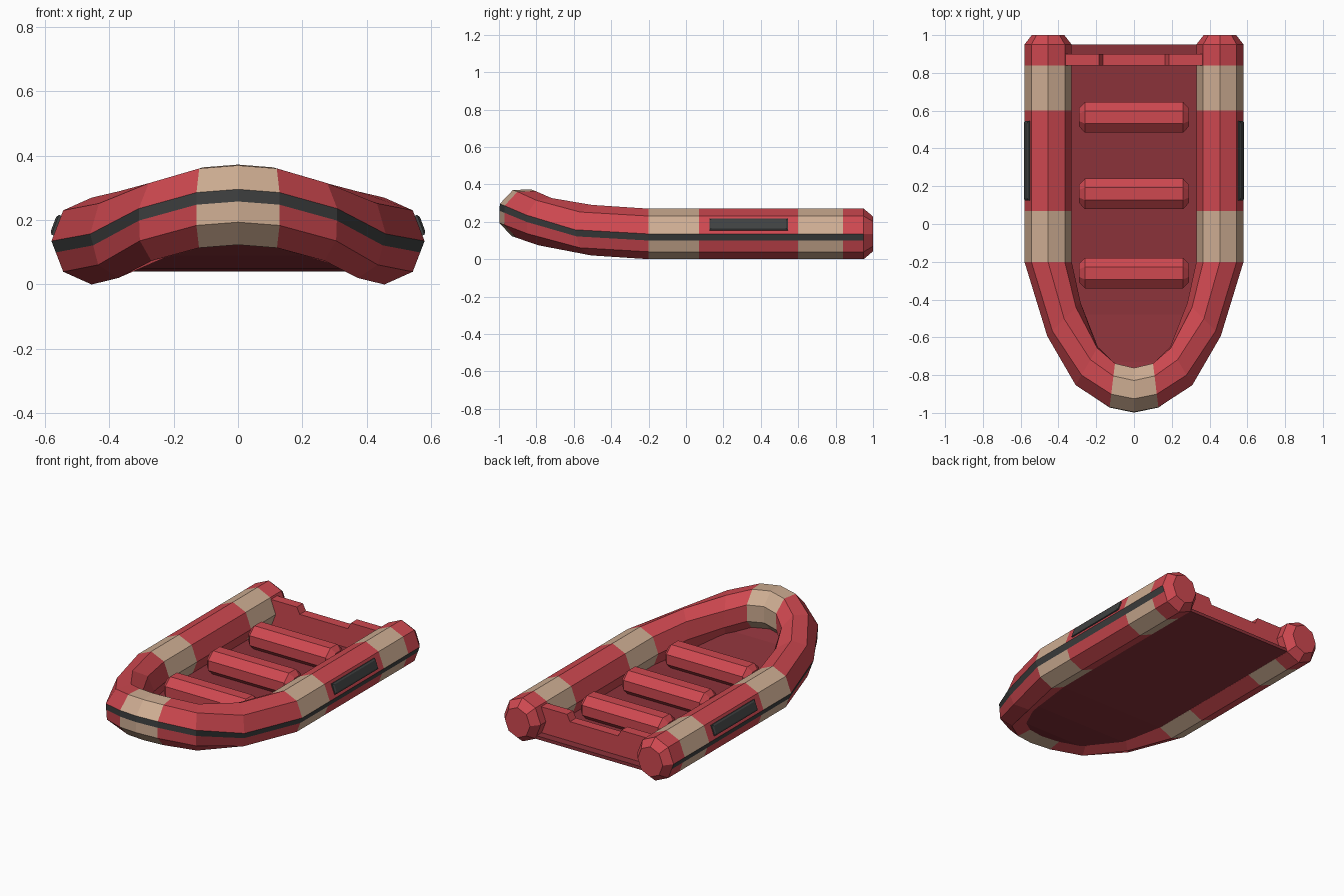
import bpy, bmesh, math
from mathutils import Vector, Matrix

if "Cube" in bpy.data.objects:
    bpy.data.objects.remove(bpy.data.objects["Cube"])


def material(name, rgb):
    m = bpy.data.materials.new(name)
    m.diffuse_color = (*rgb, 1)
    m.use_nodes = True
    m.node_tree.nodes["Principled BSDF"].inputs["Base Color"].default_value = m.diffuse_color
    return m


RED = material("red_rubber", (0.62, 0.065, 0.08))
FLOOR = material("dark_red_floor", (0.26, 0.032, 0.042))
BEIGE = material("beige_patch", (0.62, 0.42, 0.29))
DARK = material("dark_grey", (0.05, 0.053, 0.053))


def finish(bm, name, *mats):
    bmesh.ops.recalc_face_normals(bm, faces=bm.faces)
    me = bpy.data.meshes.new(name)
    bm.to_mesh(me)
    bm.free()
    for m in mats:
        me.materials.append(m)
    ob = bpy.data.objects.new(name, me)
    bpy.context.collection.objects.link(ob)
    return ob


def loft(bm, rings):
    """Skin a list of closed rings; returns faces per segment, ends capped."""
    vs = [[bm.verts.new(p) for p in r] for r in rings]
    n = len(rings[0])
    out = []
    for a, b in zip(vs, vs[1:]):
        out.append([bm.faces.new((a[i], a[(i + 1) % n], b[(i + 1) % n], b[i])) for i in range(n)])
    bm.faces.new(vs[0])
    bm.faces.new(vs[-1])
    return out


# Hull tube: octagon with one extra point that splits off the stripe
oct_pts = [(0.125 * math.cos(k * math.pi / 4), 0.135 * math.sin(k * math.pi / 4)) for k in range(8)]
p0, p7 = Vector(oct_pts[0]), Vector(oct_pts[7])
profile = [Vector(p) for p in oct_pts] + [p0.lerp(p7, 0.37)]

# Stations: centre x, y, z, outward heading, roll, scale
half = [(0.455, y, 0.135, 0, 0, s) for y, s in
        ((1.0, 0.69), (0.95, 1), (0.84, 1), (0.60, 1), (0.07, 1), (-0.2, 1))]
half += [(0.371, -0.505, 0.155, -45, 1, 1.0),
         (0.25, -0.752, 0.20, -60, 17, 0.98),
         (0.115, -0.855, 0.239, -83, 22, 1.0),
         (0.0, -0.88, 0.248, -90, 22.5, 1.0)]


def ring(st, side):
    x, y, z, head, roll, s = st
    h, r = math.radians(head), Matrix.Rotation(math.radians(roll), 2)
    pts = []
    for p in profile:
        u, v = r @ (p * s)
        pts.append((side * (x + math.cos(h) * u), y + math.sin(h) * u, z + v))
    return pts


bm = bmesh.new()
segs = loft(bm, [ring(s, 1) for s in half] + [ring(s, -1) for s in half[-2::-1]])
last = len(segs) - 1
for i, faces in enumerate(segs):
    k = min(i, last - i)
    for f in faces:
        f.material_index = 1 if k in (2, 4, 8) else 0
    if k > 0:
        faces[8].material_index = 2
finish(bm, "hull_tube", RED, BEIGE, DARK)

# Floor: plate that rises into the bow, with a ledge behind the transom
bm = bmesh.new()
loft(bm, [[(-w, y, z), (w, y, z), (w, y, z + 0.02), (-w, y, z + 0.02)] for w, y, z in
          ((0.40, 0.95, 0.04), (0.40, -0.2, 0.04), (0.34, -0.48, 0.05),
           (0.24, -0.73, 0.09), (0.11, -0.84, 0.128))])
finish(bm, "floor", FLOOR)

# Transom: upright board, lowered in the middle
bm = bmesh.new()
loft(bm, [[(x, 0.84, 0.05), (x, 0.90, 0.05), (x, 0.90, h), (x, 0.84, h)]
          for x, h in ((-0.40, 0.22), (-0.185, 0.22), (-0.165, 0.18),
                       (0.165, 0.18), (0.185, 0.22), (0.40, 0.22))])
finish(bm, "transom", RED)

# Seats: octagonal bolsters with tapered ends
for n, y in enumerate((0.565, 0.16, -0.26)):
    bm = bmesh.new()
    rings = []
    for x, s in ((-0.29, 0.62), (-0.26, 1), (0.26, 1), (0.29, 0.62)):
        rings.append([(x, y + 0.087 * s * math.cos(a), 0.128 + 0.08 * s * math.sin(a))
                      for a in (math.pi / 8 + k * math.pi / 4 for k in range(8))])
    loft(bm, rings)
    finish(bm, f"seat_{n + 1}", RED)

# Side handles: raised pads lying on the upper outer tube faces
bm = bmesh.new()
bmesh.ops.create_cube(bm, size=1, matrix=Matrix.Diagonal((0.02, 0.42, 0.066, 1)))
outer = max(bm.faces, key=lambda f: f.calc_center_median().x)
bmesh.ops.inset_region(bm, faces=[outer], thickness=0.014)
bmesh.ops.translate(bm, verts=outer.verts, vec=(0.006, 0, 0))
bm.transform(Matrix.Translation((0.559, 0.335, 0.182)) @ Matrix.Rotation(math.radians(20.5), 4, 'Y').inverted())
dup = bmesh.ops.duplicate(bm, geom=bm.verts[:] + bm.edges[:] + bm.faces[:])
for v in dup["geom"]:
    if isinstance(v, bmesh.types.BMVert):
        v.co.x *= -1
finish(bm, "side_handles", DARK)
